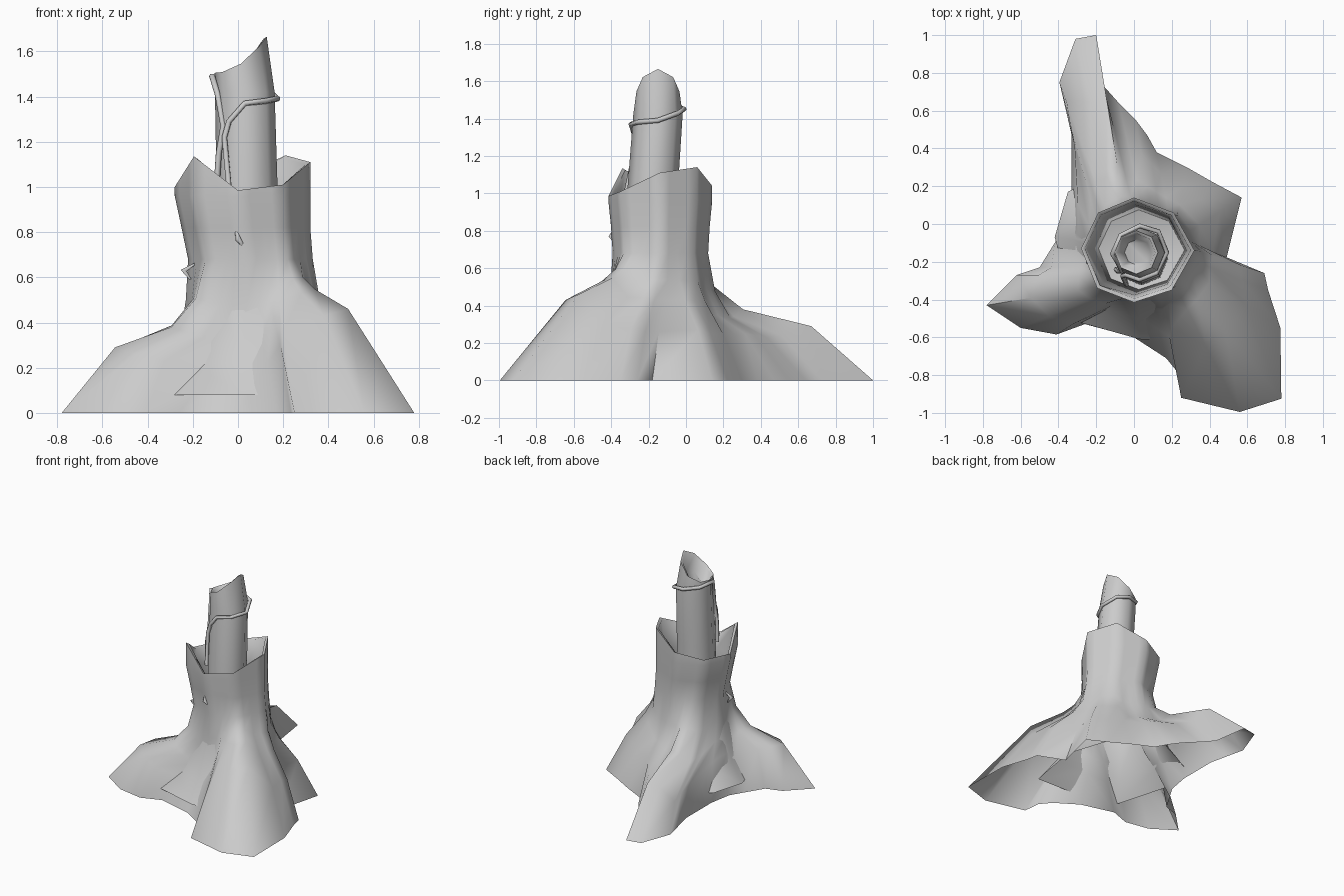
import bpy, bmesh
from math import cos, sin, pi, radians
from mathutils import Vector

cube = bpy.data.objects.get("Cube")
if cube:
    bpy.data.objects.remove(cube)

grey = bpy.data.materials.new("plain grey")
grey.use_nodes = True
grey.diffuse_color = (0.6, 0.6, 0.6, 1)
grey.node_tree.nodes["Principled BSDF"].inputs["Base Color"].default_value = grey.diffuse_color


def loft(name, rings, cap_end=False, angle=50):
    """Skin a list of equal-length closed rings."""
    bm = bmesh.new()
    loops = [[bm.verts.new(p) for p in ring] for ring in rings]
    for a, b in zip(loops, loops[1:]):
        for i in range(len(a)):
            j = (i + 1) % len(a)
            bm.faces.new((a[i], a[j], b[j], b[i]))
    if cap_end:
        bm.faces.new(loops[-1])
    me = bpy.data.meshes.new(name)
    bm.to_mesh(me)
    bm.free()
    me.materials.append(grey)
    ob = bpy.data.objects.new(name, me)
    bpy.context.collection.objects.link(ob)
    bpy.ops.object.select_all(action='DESELECT')
    ob.select_set(True)
    bpy.context.view_layer.objects.active = ob
    bpy.ops.object.shade_smooth_by_angle(angle=radians(angle))


def tube(name, points, radius, tips=1.0):
    """Bend a thin round tube through points."""
    cu = bpy.data.curves.new(name, 'CURVE')
    cu.dimensions = '3D'
    cu.bevel_depth = radius
    cu.bevel_resolution = 1
    cu.use_fill_caps = True
    sp = cu.splines.new('POLY')
    sp.points.add(len(points) - 1)
    for p, co in zip(sp.points, points):
        p.co = (*co, 1)
    sp.points[0].radius = sp.points[-1].radius = tips
    cu.materials.append(grey)
    ob = bpy.data.objects.new(name, cu)
    bpy.context.collection.objects.link(ob)


# Jagged eight-cornered rim of the hollow trunk
AXIS = Vector((0.02, -0.13, 0))
rim = [Vector(p) for p in (
    (.32, -.14, 1.11), (.21, .06, 1.14), (.0, .14, 1.04), (-.19, .06, 1.0),
    (-.28, -.13, 1.0), (-.195, -.34, 1.135), (.0, -.415, .985), (.2, -.35, 1.01))]


def scaled(points, s, z=None, dx=0):
    """Copy a ring, resized about the trunk axis."""
    out = []
    for p in points:
        q = AXIS + (p - AXIS) * s
        q.x += dx
        q.z = p.z if z is None else z
        out.append(q)
    return out


# Four steps along each rim side give one spoke per ground point
STEPS = 4
fine_rim = [rim[k].lerp(rim[(k + 1) % 8], s / STEPS) for k in range(8) for s in range(STEPS)]

# Ground outline: x, y, then how far in and how high the root bends
ground = [
    (.69, -.26, .35, .26), (.49, -.18, .4, .26), (.57, .14, .4, .27), (.42, .22, .4, .25),
    (.28, .3, .4, .25), (.12, .38, .35, .24), (.07, .47, .4, .25), (.01, .55, .4, .24),
    (-.08, .64, .4, .23), (-.16, .73, .35, .24), (-.2, 1, .36, .29), (-.31, .98, .36, .27),
    (-.395, .75, .15, .2), (-.36, .6, .1, .22), (-.33, .47, .1, .22), (-.33, .17, .25, .28),
    (-.36, 0, .45, .28), (-.42, -.1, .5, .21), (-.5, -.23, .2, .28), (-.62, -.27, .25, .3),
    (-.78, -.43, .37, .29), (-.6, -.55, .3, .26), (-.41, -.585, .25, .23), (-.26, -.53, .5, .17),
    (0, -.6, .55, .19), (.17, -.71, .45, .22), (.235, -.79, .45, .3), (.25, -.92, .65, .36),
    (.56, -.995, .53, .43), (.78, -.925, .55, .46), (.775, -.55, .36, .29), (.71, -.35, .35, .28)]

# Stump shell: roots blending into the trunk
waist = scaled(fine_rim, .92, .68, .035)
foot, knee, thigh, hip = [], [], [], []
for (x, y, f, z), w in zip(ground, waist):
    base = Vector((x, y, 0))
    lift = .4 if x > .2 else .23
    z2 = z + (w.z - z) * lift
    z3 = z2 + (w.z - z2) * .42
    for ring, amount, height in ((foot, 0, 0), (knee, f, z),
                                 (thigh, f + (1 - f) * .62, z2), (hip, .93, z3)):
        p = base.lerp(w, amount)
        p.z = height
        ring.append(p)
loft("stump_shell", [foot, knee, thigh, hip, waist, scaled(fine_rim, .95, .82, .015),
                     scaled(fine_rim, 1, .96), fine_rim], angle=75)

# Hollow inside of the stump, flaring to a skirt that peeks out near the ground
skirt = [Vector((x, y, .08)) for x, y in (
    (.45, -.2), (.32, .2), (-.03, .34), (-.35, .17),
    (-.42, -.07), (-.29, -.52), (.03, -.61), (.38, -.62))]
lip = [p - Vector((0, 0, .01)) for p in scaled(rim, .93)]
well = scaled(rim, .76, .6, .02)
loft("stump_hollow", [rim, lip, scaled(rim, .86, .88), well,
                      scaled(skirt, .77, .22), skirt], angle=60)
loft("hollow_floor", [well, scaled(rim, .4, .57, .02)], cap_end=True)


# Inner post with a slanted, scooped top
def post_ring(cx, cy, r, z=None, drop=0):
    ring = []
    for k in range(8):
        a = k * pi / 4
        h = 1.565 + .08 * cos(a) + .02 * cos(2 * a) - drop if z is None else z
        ring.append((cx + r * cos(a), cy + r * sin(a), h))
    return ring


loft("post", [post_ring(.04, -.185, .14, .56), post_ring(.04, -.18, .135, 1),
              post_ring(.03, -.15, .132, 1.42), post_ring(.012, -.15, .115),
              post_ring(.012, -.15, .1, drop=.01), post_ring(.02, -.15, .07, drop=.12)],
     cap_end=True, angle=60)

# Vine climbing the post, looping round it and hanging back down
tube("vine", [(-.04, -.32, 1), (-.06, -.275, 1.22), (-.04, -.27, 1.29), (.03, -.295, 1.37),
              (.12, -.26, 1.38), (.175, -.15, 1.39), (.13, -.04, 1.43), (.03, -.01, 1.45),
              (-.07, -.06, 1.47), (-.115, -.16, 1.49), (-.09, -.2, 1.41), (-.065, -.25, 1.27),
              (-.085, -.25, 1.15), (-.095, -.24, 1)], .013)

# Small broken twigs on the bark
tube("front_twig", [(-.01, -.38, .81), (.0, -.4, .77), (.03, -.38, .73)], .014, .3)
tube("side_twig", [(-.19, -.2, .66), (-.24, -.2, .63), (-.21, -.2, .59)], .016, .3)
